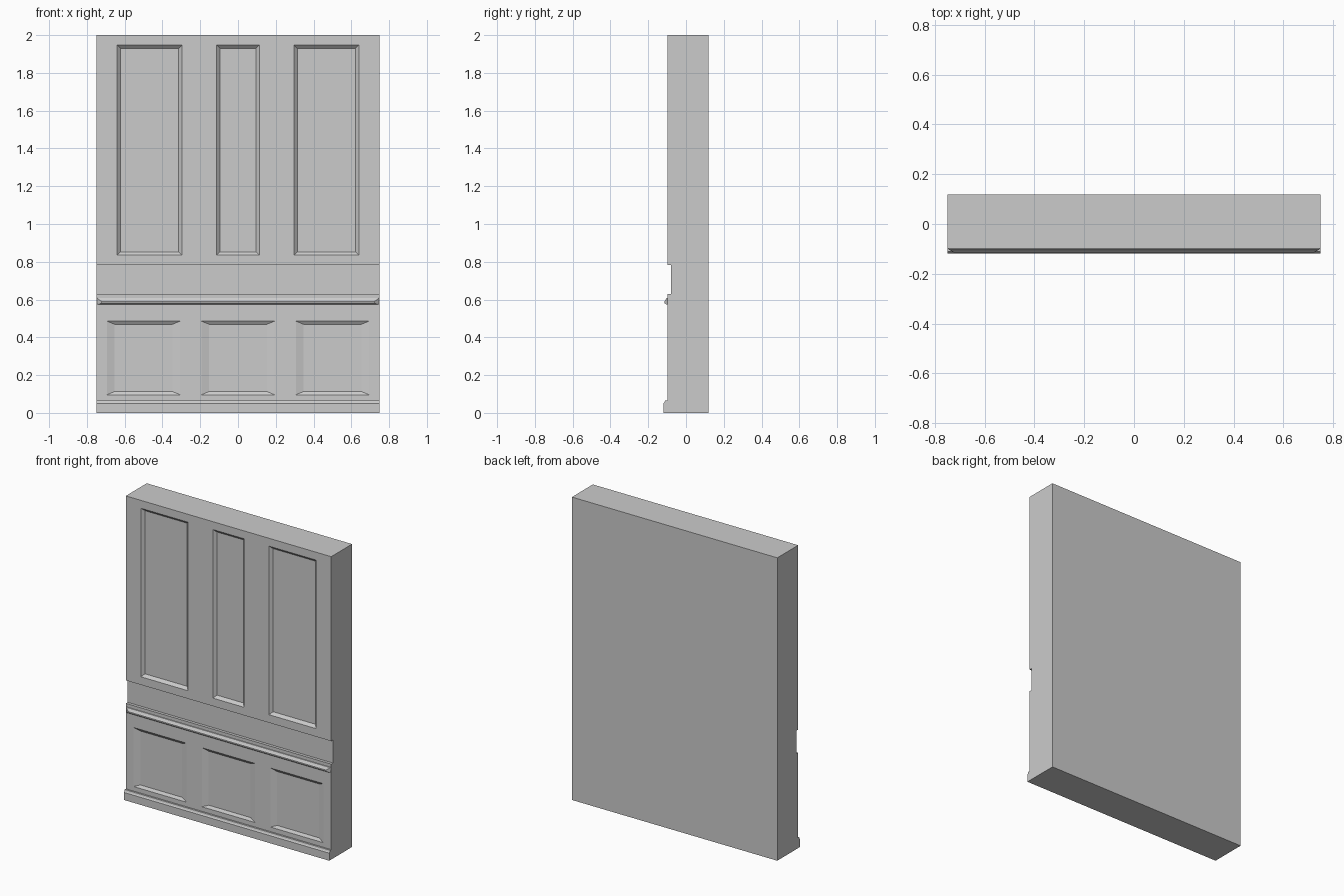
import bpy, bmesh

if "Cube" in bpy.data.objects:
    bpy.data.objects.remove(bpy.data.objects["Cube"])

FRONT, BACKING, REAR, W = -0.099, -0.08, 0.119, 0.75


def finish(name, bm):
    bmesh.ops.remove_doubles(bm, verts=bm.verts, dist=1e-5)
    bmesh.ops.recalc_face_normals(bm, faces=bm.faces)
    mesh = bpy.data.meshes.new(name)
    bm.to_mesh(mesh)
    bm.free()
    ob = bpy.data.objects.new(name, mesh)
    bpy.context.collection.objects.link(ob)
    return ob


def rect(bm, x0, x1, z0, z1, y):
    return [bm.verts.new((x, y, z)) for x, z in ((x0, z0), (x1, z0), (x1, z1), (x0, z1))]


def bridge(bm, a, b):
    n = len(a)
    for i in range(n):
        j = (i + 1) % n
        bm.faces.new((a[i], a[j], b[j], b[i]))


def plate(name, z0, z1, hole_z, holes, slope, depth):
    """Board with sunken panels, each surrounded by a sloped border."""
    bm = bmesh.new()
    xs = sorted([-W, W] + [x for h in holes for x in h])
    zs = [z0, *hole_z, z1]
    for i in range(len(xs) - 1):
        for j in range(3):
            outer = rect(bm, xs[i], xs[i + 1], zs[j], zs[j + 1], FRONT)
            if j == 1 and i % 2 == 1:
                inner = rect(bm, xs[i] + slope[0], xs[i + 1] - slope[0],
                             zs[1] + slope[1], zs[2] - slope[1], FRONT + depth)
                bridge(bm, outer, inner)
                bm.faces.new(inner)
            else:
                bm.faces.new(outer)
    bmesh.ops.remove_doubles(bm, verts=bm.verts, dist=1e-5)
    # Thicken the outside edge back to the backing
    border = [e for e in bm.edges if e.is_boundary]
    geo = bmesh.ops.extrude_edge_only(bm, edges=border)["geom"]
    for v in geo:
        if isinstance(v, bmesh.types.BMVert):
            v.co.y = BACKING
    bmesh.ops.holes_fill(bm, edges=[e for e in bm.edges if e.is_boundary], sides=0)
    return finish(name, bm)


def moulding(name, profile):
    """Run a profile of (half length, y, z) points across the wall."""
    bm = bmesh.new()
    left = [bm.verts.new((-w, y, z)) for w, y, z in profile]
    right = [bm.verts.new((w, y, z)) for w, y, z in profile]
    bridge(bm, left, right)
    bm.faces.new(left)
    bm.faces.new(right)
    return finish(name, bm)


def block(name, y0, y1, z0, z1):
    return moulding(name, [(W, y0, z0), (W, y1, z0), (W, y1, z1), (W, y0, z1)])


# Wall core
block("wall_backing", BACKING, REAR, 0, 2)

# Tall upper panels, sunk into the front board
plate("upper_panelling", 0.782, 2.0, (0.835, 1.948),
      [(-0.64, -0.296), (-0.114, 0.114), (0.296, 0.64)], (0.018, 0.018), 0.017)

# Square lower panels with broad soft borders
plate("lower_panelling", 0.0, 0.565, (0.096, 0.486),
      [(c - 0.194, c + 0.194) for c in (-0.5, 0, 0.5)], (0.041, 0.017), 0.012)

# Band carrying the chair rail
block("rail_band", FRONT, BACKING, 0.565, 0.63)

# Chair rail with mitred ends
moulding("chair_rail", [(W, -0.095, 0.61), (0.745, -0.103, 0.607), (0.73, -0.11, 0.595),
                        (0.722, -0.115, 0.59), (0.722, -0.115, 0.582),
                        (0.74, -0.105, 0.574), (W, -0.095, 0.572)])

# Skirting board with a stepped, chamfered top
moulding("skirting", [(W, -0.09, 0), (W, -0.119, 0), (W, -0.119, 0.05),
                      (W, -0.114, 0.056), (W, -0.111, 0.066), (W, -0.09, 0.066)])
